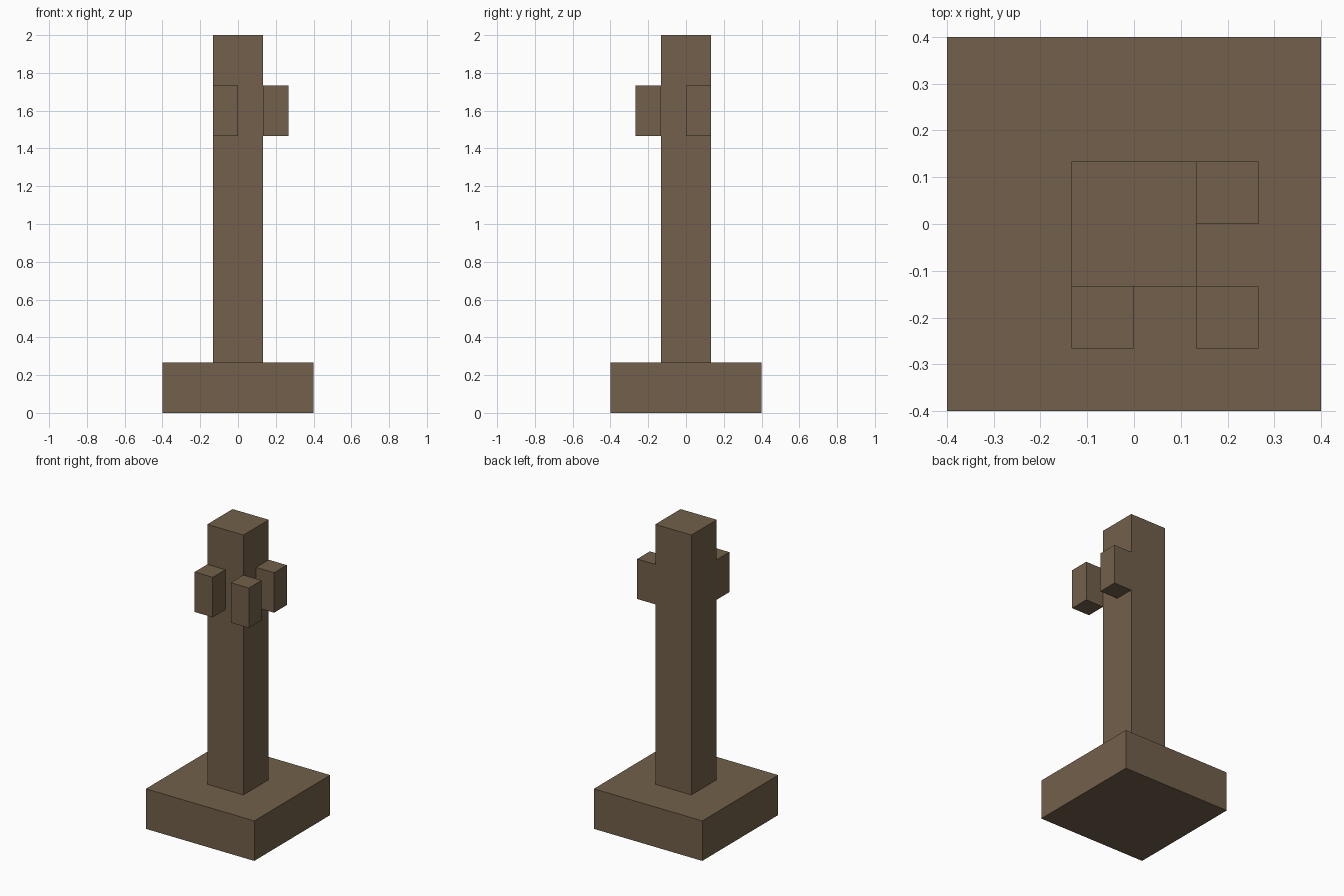
import bpy

default_cube = bpy.data.objects.get("Cube")
if default_cube:
    bpy.data.objects.remove(default_cube, do_unlink=True)

# Single brown colour
BROWN = (0.168, 0.117, 0.069, 1.0)
brown = bpy.data.materials.new("brown_wood")
brown.use_nodes = True
brown.diffuse_color = BROWN
bsdf = next(n for n in brown.node_tree.nodes if n.type == "BSDF_PRINCIPLED")
bsdf.inputs["Base Color"].default_value = BROWN

U = 2 / 15  # side of one grid cell


def block(name, low, size):
    """Box from its lowest corner and its size, both in grid cells."""
    centre = [(a + s / 2) * U for a, s in zip(low, size)]
    bpy.ops.mesh.primitive_cube_add(size=1, location=centre)
    obj = bpy.context.object
    obj.name = name
    obj.scale = [s * U for s in size]
    bpy.ops.object.transform_apply(location=False, rotation=False, scale=True)
    obj.data.materials.append(brown)


# Base slab and post
block("base", (-3, -3, 0), (6, 6, 2))
block("post", (-1, -1, 2), (2, 2, 13))

# Small blocks around the front left corner of the post
for name, x, y in (("front_block", -1, -2), ("corner_block", 1, -2), ("left_block", 1, 0)):
    block(name, (x, y, 11), (1, 1, 2))
